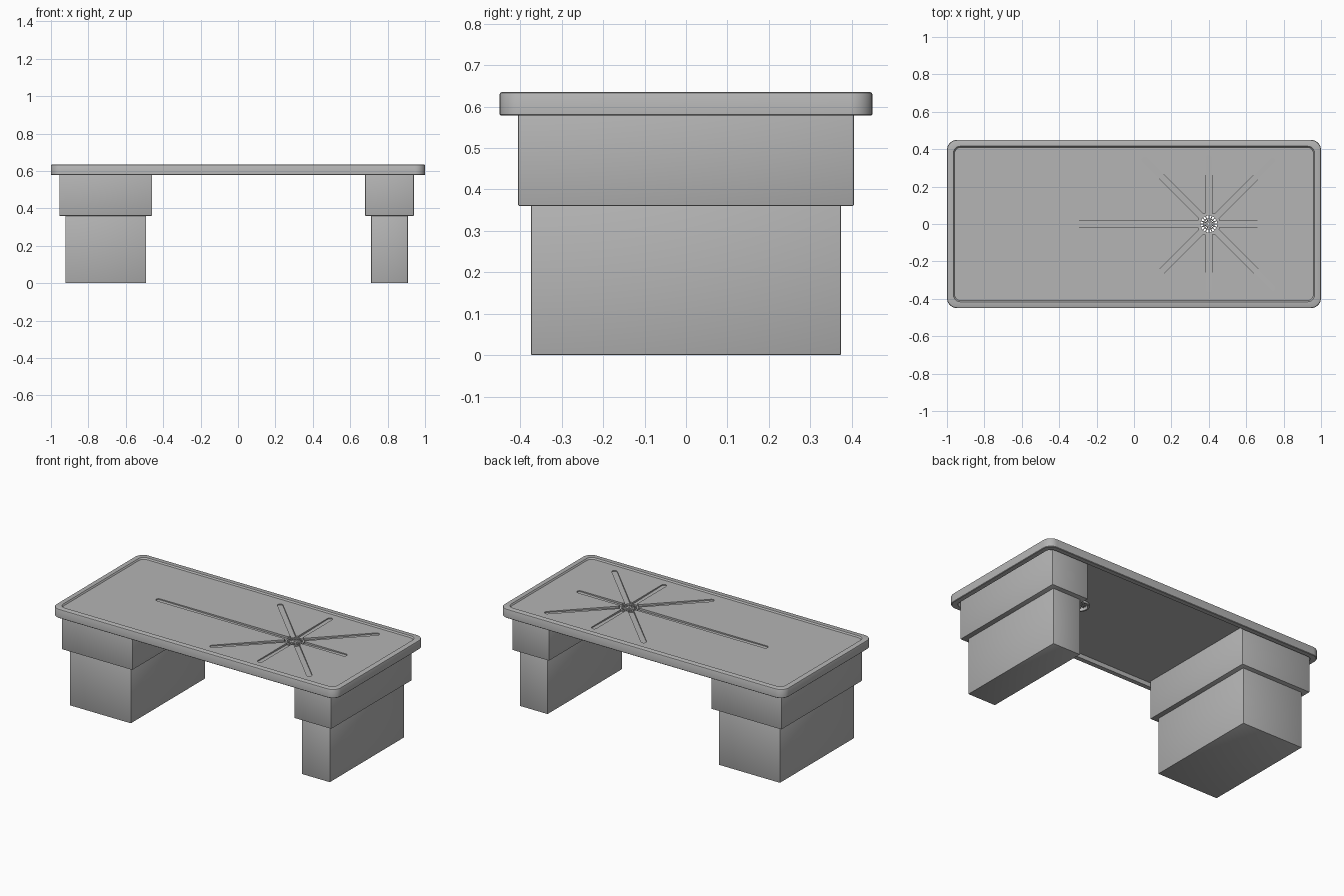
import bpy, bmesh, math
from mathutils import Matrix, Vector

if "Cube" in bpy.data.objects:
    bpy.data.objects.remove(bpy.data.objects["Cube"])

grey = bpy.data.materials.new("plain_grey")
grey.diffuse_color = (0.46, 0.46, 0.46, 1)
grey.use_nodes = True
grey.node_tree.nodes["Principled BSDF"].inputs["Base Color"].default_value = grey.diffuse_color


def finish(bm, name, smooth=False):
    bmesh.ops.recalc_face_normals(bm, faces=bm.faces)
    me = bpy.data.meshes.new(name)
    bm.to_mesh(me)
    bm.free()
    me.materials.append(grey)
    ob = bpy.data.objects.new(name, me)
    bpy.context.collection.objects.link(ob)
    if smooth:
        activate(ob)
        bpy.ops.object.shade_smooth_by_angle(angle=math.radians(35))
    return ob


def activate(ob):
    bpy.ops.object.select_all(action='DESELECT')
    ob.select_set(True)
    bpy.context.view_layer.objects.active = ob


def rounded_rect(hx, hy, r, n=8):
    pts = []
    for k, (sx, sy) in enumerate(((1, 1), (-1, 1), (-1, -1), (1, -1))):
        for i in range(n + 1):
            a = math.pi / 2 * (k + i / n)
            pts.append((sx * (hx - r) + r * math.cos(a), sy * (hy - r) + r * math.sin(a)))
    return pts


def loft(bm, loops, closed=False):
    rings = [[bm.verts.new(p) for p in lp] for lp in loops]
    pairs = list(zip(rings, rings[1:]))
    if closed:
        pairs.append((rings[-1], rings[0]))
    else:
        bm.faces.new(rings[0])
        bm.faces.new(rings[-1])
    for a, b in pairs:
        for i in range(len(a)):
            j = (i + 1) % len(a)
            bm.faces.new((a[i], a[j], b[j], b[i]))


def circle(r, z, n=48):
    return [(0.4 + r * math.cos(2 * math.pi * i / n), r * math.sin(2 * math.pi * i / n), z)
            for i in range(n)]


def cut(target, cutter):
    cutter.hide_render = True
    activate(target)
    m = target.modifiers.new("cut", 'BOOLEAN')
    m.operation, m.solver, m.object = 'DIFFERENCE', 'EXACT', cutter
    bpy.ops.object.modifier_apply(modifier=m.name)
    bpy.data.objects.remove(cutter)


# table top: tray with raised rim above and a hanging lip below
FLOOR = 0.626
profile = [(0.032, 0.605), (0.032, 0.578), (0.003, 0.578), (0, 0.581), (0, 0.629),
           (0.002, 0.633), (0.006, 0.635), (0.034, 0.635), (0.040, FLOOR)]
bm = bmesh.new()
loft(bm, [[(x, y, z) for x, y in rounded_rect(1 - d, 0.45 - d, 0.055 - d * 0.5)]
          for d, z in profile])
top = finish(bm, "table_top")

# drainage channels, sloping down toward the drain
channels = [(0, 0.365), (45, 0.495), (90, 0.368), (135, 0.502),
            (180, 0.975), (225, 0.498), (270, 0.365), (315, 0.5)]
bm = bmesh.new()
for deg, length in channels:
    w, start, n = 0.016, 0.045, 8
    shape = [(start, -w), (length - w, -w)]
    shape += [(length - w + w * math.cos(a), w * math.sin(a))
              for a in (-math.pi / 2 + math.pi * i / n for i in range(1, n))]
    shape += [(length - w, w), (start, w)]
    rot = Matrix.Translation((0.4, 0, 0)) @ Matrix.Rotation(math.radians(deg), 4, 'Z')
    loft(bm, [[rot @ Vector((x, y, FLOOR - 0.013 + 0.007 * x / length)) for x, y in shape],
              [rot @ Vector((x, y, 0.66)) for x, y in shape]])
cut(top, finish(bm, "channel_cutter"))

# drain hole
bm = bmesh.new()
loft(bm, [circle(0.052, 0.55), circle(0.052, 0.612), circle(0.060, 0.612), circle(0.060, 0.66)])
cut(top, finish(bm, "drain_cutter"))
activate(top)
bpy.ops.object.shade_smooth_by_angle(angle=math.radians(35))

# drain collar and inner rings of the grate
for name, r0, r1, z0, z1 in (("drain_collar", 0.045, 0.055, 0.592, 0.619),
                             ("grate_ring", 0.026, 0.031, 0.608, 0.617),
                             ("grate_hub", 0.005, 0.015, 0.606, 0.619)):
    bm = bmesh.new()
    loft(bm, [circle(r0, z0), circle(r1, z0), circle(r1, z1), circle(r0, z1)], closed=True)
    finish(bm, name, True)

# grate spokes
bm = bmesh.new()
for i in range(16):
    m = (Matrix.Translation((0.4, 0, 0.613)) @ Matrix.Rotation(2 * math.pi * i / 16, 4, 'Z')
         @ Matrix.Translation((0.030, 0, 0)) @ Matrix.Diagonal((0.036, 0.005, 0.008, 1)))
    bmesh.ops.create_cube(bm, size=1, matrix=m)
finish(bm, "grate_spokes")


# pedestals: wide upper block on a narrower lower block
def block(name, x0, x1, hy, z0, z1):
    bm = bmesh.new()
    bmesh.ops.create_cube(bm, size=1, matrix=Matrix.Translation(((x0 + x1) / 2, 0, (z0 + z1) / 2))
                          @ Matrix.Diagonal((x1 - x0, 2 * hy, z1 - z0, 1)))
    bmesh.ops.bevel(bm, geom=bm.edges[:], offset=0.003, segments=2, profile=0.5, affect='EDGES')
    finish(bm, name, True)


for side, x0, x1 in (("left", -0.955, -0.46), ("right", 0.68, 0.94)):
    block(side + "_pedestal_upper", x0, x1, 0.405, 0.36, 0.607)
    block(side + "_pedestal_lower", x0 + 0.032, x1 - 0.032, 0.374, 0, 0.362)
